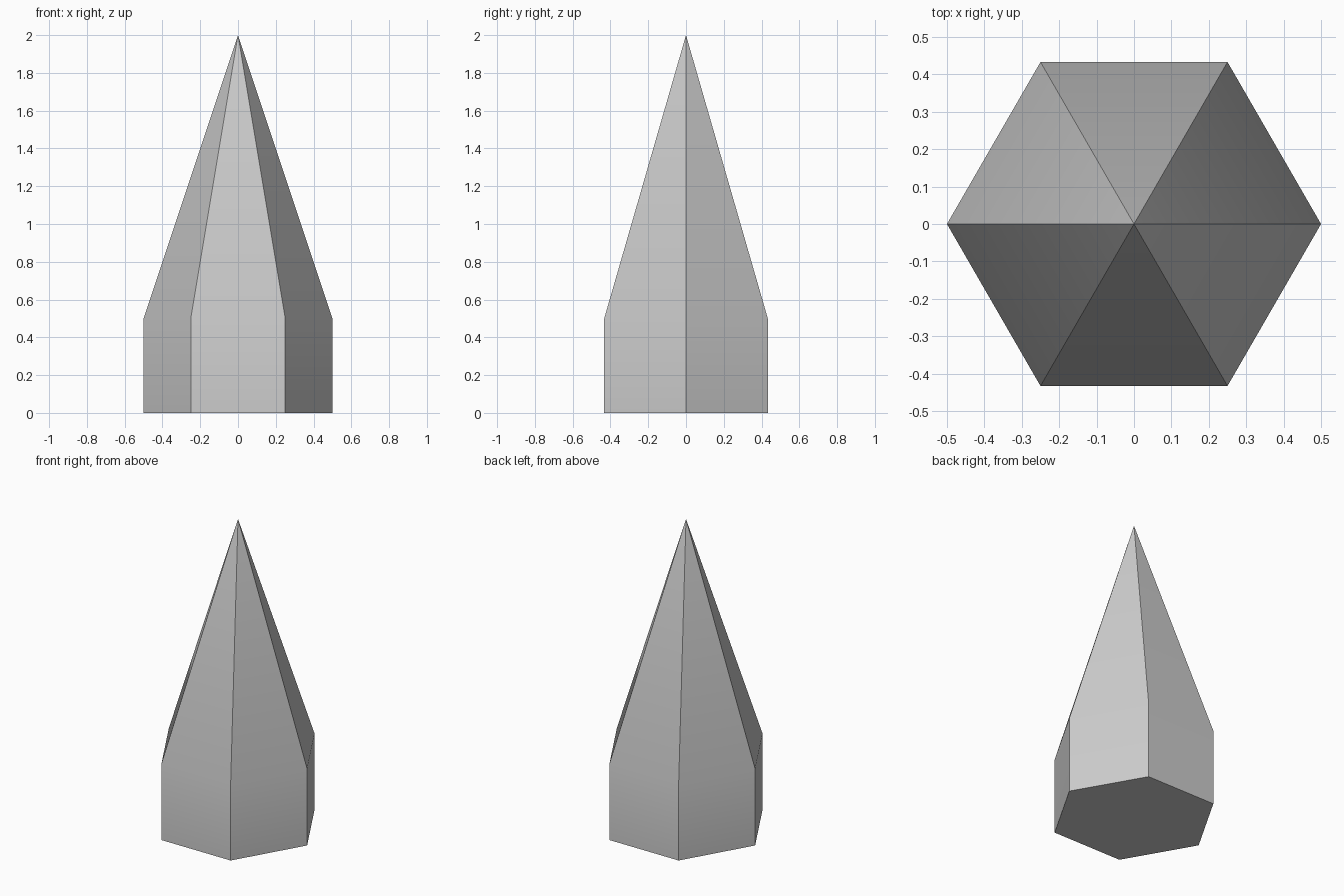
import bpy, bmesh, math

if "Cube" in bpy.data.objects:
    bpy.data.objects.remove(bpy.data.objects["Cube"])

RADIUS, SHOULDER, HEIGHT, SIDES = 0.5, 0.5, 2.0, 6

# Hexagonal base ring, with a vertex on the x axis
bm = bmesh.new()
ring = [bm.verts.new((RADIUS * math.cos(i * math.tau / SIDES),
                      RADIUS * math.sin(i * math.tau / SIDES), 0))
        for i in range(SIDES)]
base = bm.faces.new(ring)

# Straight shaft
top = bmesh.ops.extrude_face_region(bm, geom=[base], use_keep_orig=True)["geom"]
top_verts = [v for v in top if isinstance(v, bmesh.types.BMVert)]
top_faces = [f for f in top if isinstance(f, bmesh.types.BMFace)]
bmesh.ops.translate(bm, verts=top_verts, vec=(0, 0, SHOULDER))

# Pointed tip
tip = bmesh.ops.poke(bm, faces=top_faces)["verts"][0]
tip.co = (0, 0, HEIGHT)
bmesh.ops.recalc_face_normals(bm, faces=bm.faces)

mesh = bpy.data.meshes.new("hexagonal_spike")
bm.to_mesh(mesh)
bm.free()
spike = bpy.data.objects.new("hexagonal_spike", mesh)
bpy.context.collection.objects.link(spike)

# Soft shoulder, crisp corners
bpy.context.view_layer.objects.active = spike
spike.select_set(True)
bpy.ops.object.shade_smooth_by_angle(angle=math.radians(30))
